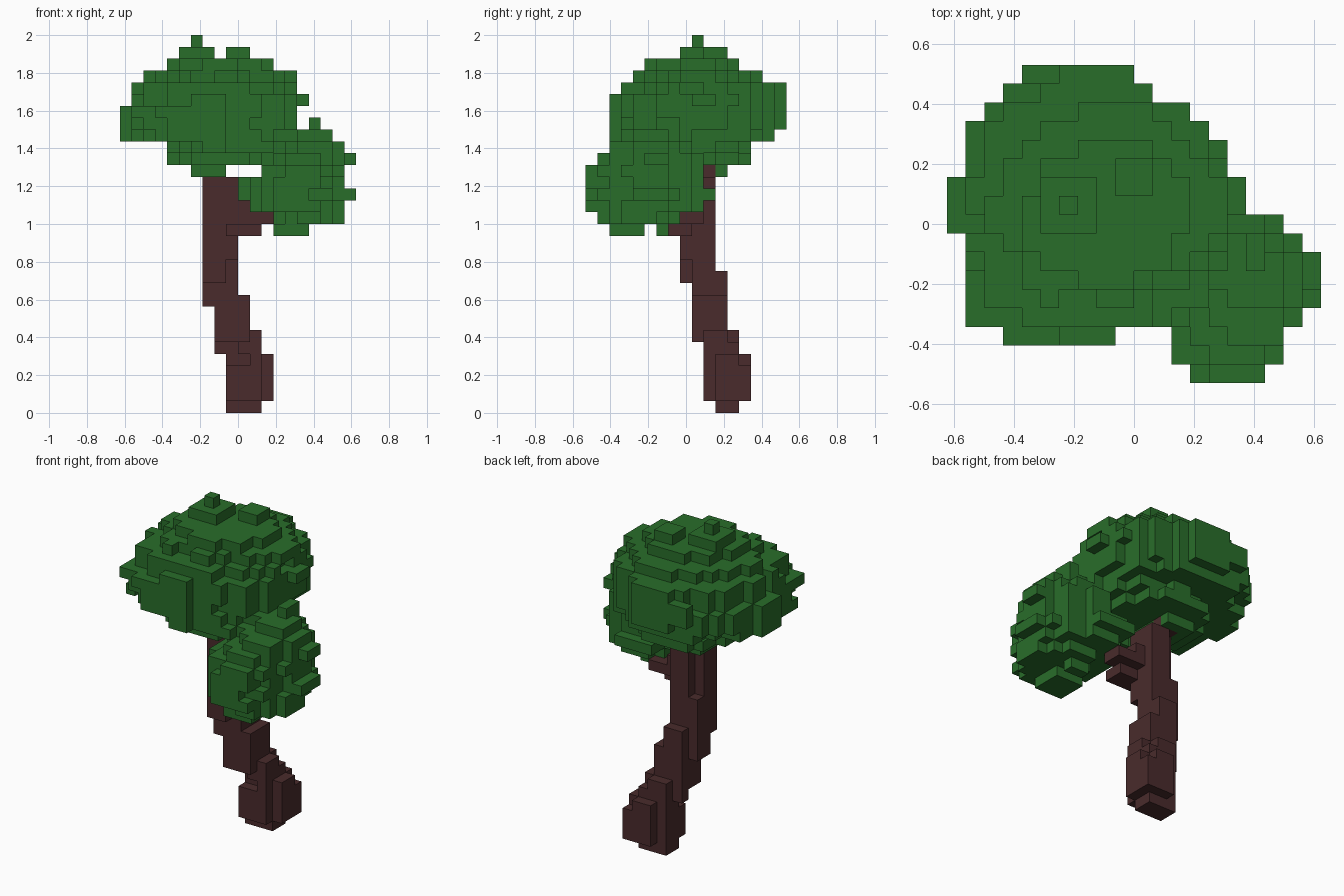
import bpy, bmesh, random
from mathutils import Vector

if "Cube" in bpy.data.objects:
    bpy.data.objects.remove(bpy.data.objects["Cube"], do_unlink=True)

random.seed(11)
V = 1 / 16                                  # edge of one cube
ORIGIN = Vector((-0.625, -0.53125, 0))


def material(name, color):
    m = bpy.data.materials.new(name)
    m.diffuse_color = color
    m.use_nodes = True
    m.node_tree.nodes["Principled BSDF"].inputs["Base Color"].default_value = color
    return m


def box(x0, x1, y0, y1, z0, z1):
    return {(i, j, k) for i in range(x0, x1) for j in range(y0, y1) for k in range(z0, z1)}


def blob(layers, rows):
    """Stack of rounded layers (z, x0, x1, y0, y1, squareness), clipped by the plan outline."""
    cells = set()
    bumps = {}
    for k, x0, x1, y0, y1, n in layers:
        for i, j, _ in sorted(box(x0, x1, y0, y1, k, k + 1)):
            # ragged edge, varied in small patches
            rough = bumps.setdefault((i // 2, j // 2, k // 2), random.uniform(-0.15, 0.15))
            rough += random.uniform(-0.06, 0.06)
            u = abs(2 * (i + 0.5 - x0) / (x1 - x0) - 1)
            v = abs(2 * (j + 0.5 - y0) / (y1 - y0) - 1)
            if u ** n + v ** n <= 1.03 + rough and rows[j][0] <= i < rows[j][1]:
                cells.add((i, j, k))
    return cells


# Leaning trunk: z range, x range, y range
trunk = set()
for z0, z1, x0, x1, y0, y1 in [
        (0, 1, 9, 12, 11, 13), (1, 5, 9, 13, 10, 14), (5, 6, 8, 12, 10, 13),
        (6, 7, 8, 12, 9, 13), (7, 9, 8, 11, 9, 12), (9, 10, 7, 11, 9, 12),
        (10, 11, 7, 10, 9, 12), (11, 12, 7, 10, 8, 12), (12, 20, 7, 10, 8, 11),
        (20, 22, 7, 9, 10, 11)]:
    trunk |= box(x0, x1, y0, y1, z0, z1)
# Chipped corners of the trunk
for chip in [(12, 13, 10, 11, 1, 5), (9, 10, 13, 14, 1, 5), (12, 13, 13, 14, 4, 5),
             (9, 11, 10, 11, 4, 5), (8, 10, 10, 11, 5, 6),
             (8, 9, 12, 13, 5, 7), (11, 12, 9, 10, 6, 7), (11, 12, 12, 13, 6, 7),
             (7, 8, 11, 12, 9, 12), (9, 10, 8, 9, 11, 13), (7, 8, 10, 11, 15, 20)]:
    trunk -= box(*chip)
# Side branch reaching into the small crown
trunk |= box(9, 12, 7, 9, 15, 16) | box(9, 13, 8, 10, 16, 17) | box(9, 11, 8, 10, 17, 18)

# Large crown
large_rows = [(0, 0), (0, 0), (3, 9), (1, 13), (1, 15), (1, 15), (1, 15), (1, 15), (0, 15),
              (0, 16), (0, 16), (1, 15), (1, 15), (1, 14), (2, 13), (3, 11), (4, 10)]
large = blob([
    (20, 6, 9, 7, 12, 5), (21, 4, 13, 4, 14, 1.9), (22, 4, 15, 2, 14, 1.7),
    (23, 0, 15, 2, 16, 1.7), (24, 0, 15, 2, 17, 2), (25, 0, 15, 2, 17, 2.1),
    (26, 1, 16, 2, 17, 1.8), (27, 1, 15, 3, 17, 1.6), (28, 2, 15, 4, 15, 1.6),
    (29, 4, 13, 5, 13, 1.8), (30, 5, 8, 8, 11, 3), (30, 9, 11, 10, 12, 9),
    (31, 6, 7, 9, 10, 9)], large_rows)
large |= box(0, 2, 8, 11, 23, 26) | box(1, 5, 3, 6, 25, 26)         # side ledge, front corner
large |= box(2, 5, 4, 6, 24, 27) | box(4, 8, 2, 4, 24, 26)          # front ledges
large |= box(4, 11, 3, 5, 27, 28) | box(2, 6, 4, 8, 27, 28)         # front shoulder
large |= box(4, 10, 16, 17, 25, 27) | box(14, 16, 9, 11, 26, 27)    # back ledge, side tuft
large |= box(6, 9, 7, 12, 20, 21)                                   # underside

# Small crown
small_rows = [(13, 17), (12, 18), (12, 18), (11, 19), (10, 20), (10, 20), (10, 20),
              (10, 19), (10, 18), (10, 16), (10, 16)]
small = blob([
    (15, 13, 16, 2, 5, 9), (15, 14, 16, 6, 7, 9), (16, 13, 19, 1, 8, 1.9),
    (17, 11, 19, 0, 10, 1.8), (18, 10, 19, 0, 11, 2), (19, 10, 19, 0, 10, 2),
    (20, 12, 19, 0, 10, 1.9), (21, 12, 19, 1, 10, 1.7), (22, 13, 19, 2, 9, 1.7),
    (23, 14, 18, 4, 8, 2), (24, 16, 17, 6, 8, 9)], small_rows)
small |= box(18, 20, 4, 7, 18, 19) | box(18, 20, 5, 7, 21, 22)      # stray leaf tufts
small |= box(13, 16, 0, 2, 17, 20) | box(10, 13, 5, 8, 18, 20)      # front face and inner side
small |= box(12, 17, 1, 3, 17, 21) | box(12, 14, 8, 11, 18, 19)     # front corner, back lobe

large -= trunk
small -= trunk | large
solid = trunk | large | small

# Corner offsets of a cube face for each direction
FACES = {}
for axis in range(3):
    for side in (0, 1):
        a, b = (axis + 1) % 3, (axis + 2) % 3
        quad = []
        for p, q in [(0, 0), (1, 0), (1, 1), (0, 1)]:
            c = [0, 0, 0]
            c[axis], c[a], c[b] = side, p, q
            quad.append(tuple(c))
        step = [0, 0, 0]
        step[axis] = 2 * side - 1
        FACES[tuple(step)] = quad if side else quad[::-1]


def build(name, cells, mat):
    """Mesh only the outside faces of the cubes and merge the flat areas."""
    bm = bmesh.new()
    for cell in sorted(cells):
        for step, quad in FACES.items():
            if tuple(a + b for a, b in zip(cell, step)) not in solid:
                bm.faces.new([bm.verts.new(ORIGIN + V * (Vector(cell) + Vector(c))) for c in quad])
    bmesh.ops.remove_doubles(bm, verts=bm.verts[:], dist=0.001)
    bmesh.ops.dissolve_limit(bm, angle_limit=0.01, verts=bm.verts[:], edges=bm.edges[:])
    mesh = bpy.data.meshes.new(name)
    bm.to_mesh(mesh)
    bm.free()
    mesh.materials.append(mat)
    bpy.context.collection.objects.link(bpy.data.objects.new(name, mesh))


bark = material("bark_brown", (0.067, 0.024, 0.025, 1))
leaf = material("leaf_green", (0.022, 0.155, 0.023, 1))
build("trunk", trunk, bark)
build("large_crown", large, leaf)
build("small_crown", small, leaf)
